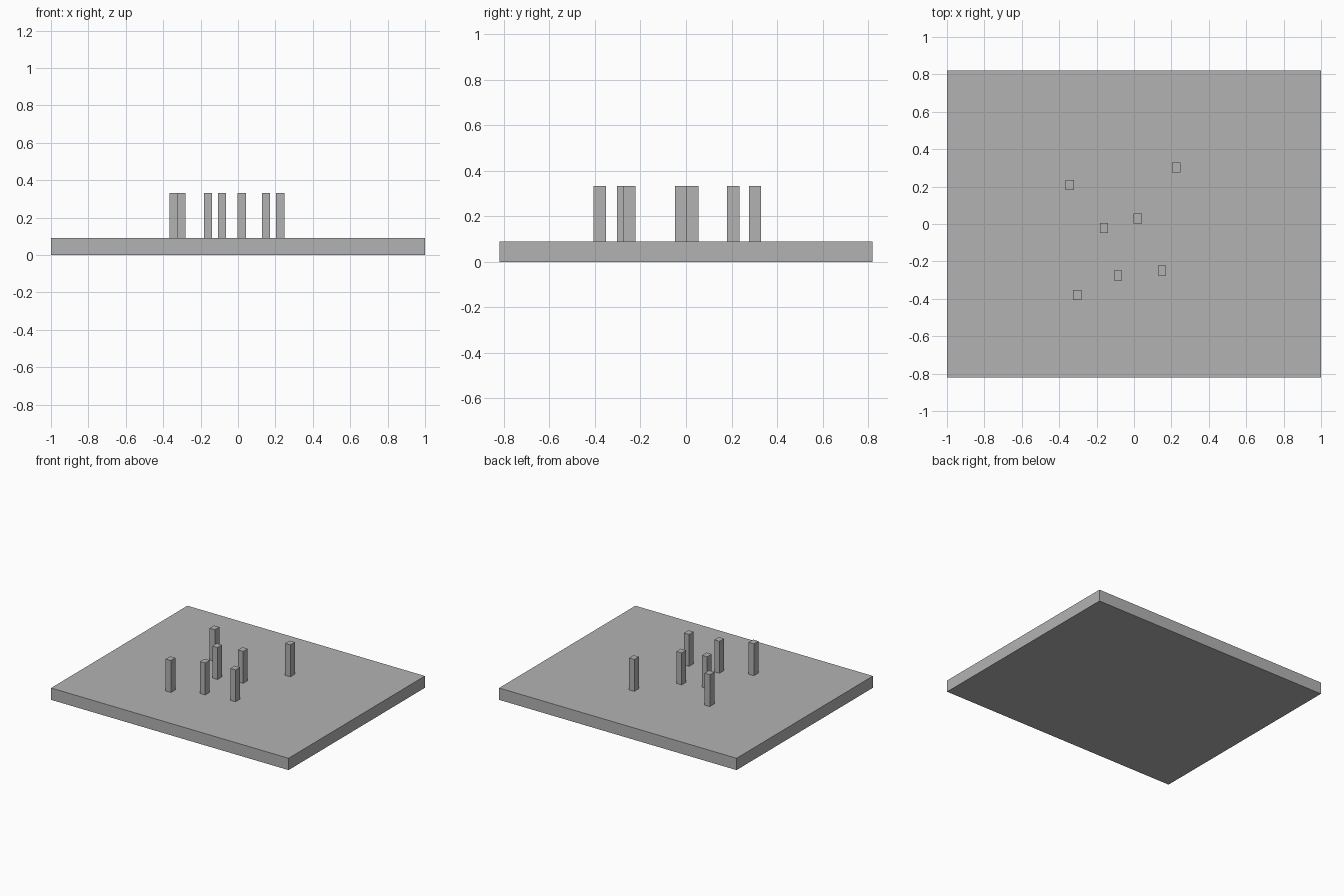
import bpy

# Remove the default cube
cube = bpy.data.objects.get("Cube")
if cube:
    bpy.data.objects.remove(cube, do_unlink=True)

# Single flat grey
grey = bpy.data.materials.new("plain_grey")
grey.use_nodes = True
colour = (0.45, 0.45, 0.45, 1.0)
grey.diffuse_color = colour
grey.node_tree.nodes["Principled BSDF"].inputs["Base Color"].default_value = colour


def box(name, x, y, bottom, top, width, depth):
    """Axis-aligned box standing between two heights."""
    bpy.ops.mesh.primitive_cube_add(size=1, location=(x, y, (bottom + top) / 2))
    obj = bpy.context.object
    obj.name = name
    obj.scale = (width, depth, top - bottom)
    bpy.ops.object.transform_apply(location=False, rotation=False, scale=True)
    obj.data.materials.append(grey)
    return obj


BASE_TOP = 0.09
POST_TOP = 0.333

# Base slab
box("base_slab", 0, 0, 0, BASE_TOP, 2.0, 1.64)

# Scattered upright posts
post_spots = [
    (-0.343, 0.208), (0.226, 0.303), (-0.161, -0.021), (0.02, 0.029),
    (-0.086, -0.276), (0.15, -0.248), (-0.303, -0.379),
]
for number, (x, y) in enumerate(post_spots, 1):
    box(f"post_{number}", x, y, BASE_TOP, POST_TOP, 0.044, 0.054)
